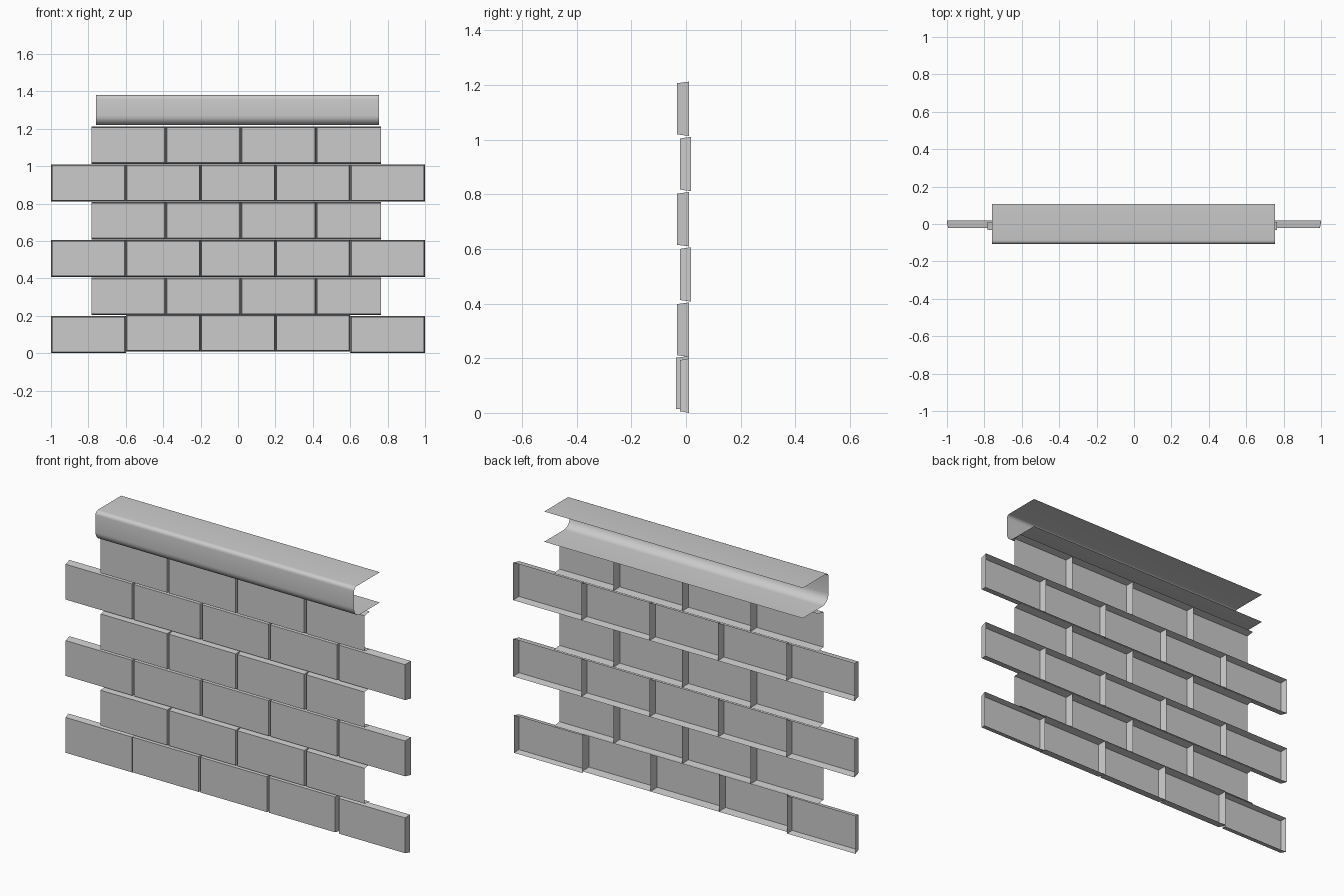
import bpy, bmesh, math

if "Cube" in bpy.data.objects:
    bpy.data.objects.remove(bpy.data.objects["Cube"])


def make_object(name, verts, faces):
    mesh = bpy.data.meshes.new(name)
    mesh.from_pydata(verts, [], faces)
    mesh.update()
    ob = bpy.data.objects.new(name, mesh)
    bpy.context.collection.objects.link(ob)
    return ob


def brick(name, x0, x1, z0, z1, yf, yb, open_left=False, open_right=False):
    """Open-backed brick shell, slightly tapered toward its front face."""
    t = 0.006
    l, r = (0 if open_left else t), (0 if open_right else t)
    front = [(x0 + l, yf, z0 + t), (x1 - r, yf, z0 + t),
             (x1 - r, yf, z1 - t), (x0 + l, yf, z1 - t)]
    back = [(x0, yb, z0), (x1, yb, z0), (x1, yb, z1), (x0, yb, z1)]
    faces = [(0, 1, 2, 3)]
    for i in range(4):
        if (i == 1 and open_right) or (i == 3 and open_left):
            continue
        j = (i + 1) % 4
        faces.append((j, i, i + 4, j + 4))
    return make_object(name, front + back, faces)


# Six staggered brick courses
for row in range(6):
    z0 = 0.003 + row * 0.202
    z1 = z0 + 0.199
    if row % 2 == 0:
        for c in range(5):
            x0 = -1 + c * 0.4
            yf, yb, dz = -0.022, 0.018, 0.0
            if row == 0:
                yb = 0.011
                dz = -0.003
                if 0 < c < 4:
                    yf, dz = -0.036, 0.006
            brick(f"brick_{row}_{c}", x0, x0 + 0.4, z0 + dz, z1 + dz, yf, yb)
    else:
        edges = [-0.782, -0.386, 0.015, 0.417, 0.765]
        for c in range(4):
            brick(f"brick_{row}_{c}", edges[c], edges[c + 1], z0, z1,
                  -0.033, 0.011, c == 0, c == 3)

# Coping: open-ended sheet, flat top and bottom, rounded front
yf, yb, zb, zt = -0.107, 0.108, 1.22, 1.38
profile = [(yb, zb)]
for r, cz, a0, a1, n in ((0.05, zb + 0.05, 270, 180, 8),
                         (0.02, zt - 0.02, 180, 90, 5)):
    for k in range(n + 1):
        a = math.radians(a0 + (a1 - a0) * k / n)
        profile.append((yf + r + r * math.cos(a), cz + r * math.sin(a)))
profile.append((yb, zt))
n = len(profile)
verts = [(x, y, z) for x in (-0.76, 0.755) for y, z in profile]
coping = make_object("coping", verts,
                     [(i, i + n, i + n + 1, i + 1) for i in range(n - 1)])
bpy.context.view_layer.objects.active = coping
coping.select_set(True)
bpy.ops.object.shade_smooth_by_angle(angle=math.radians(35))
